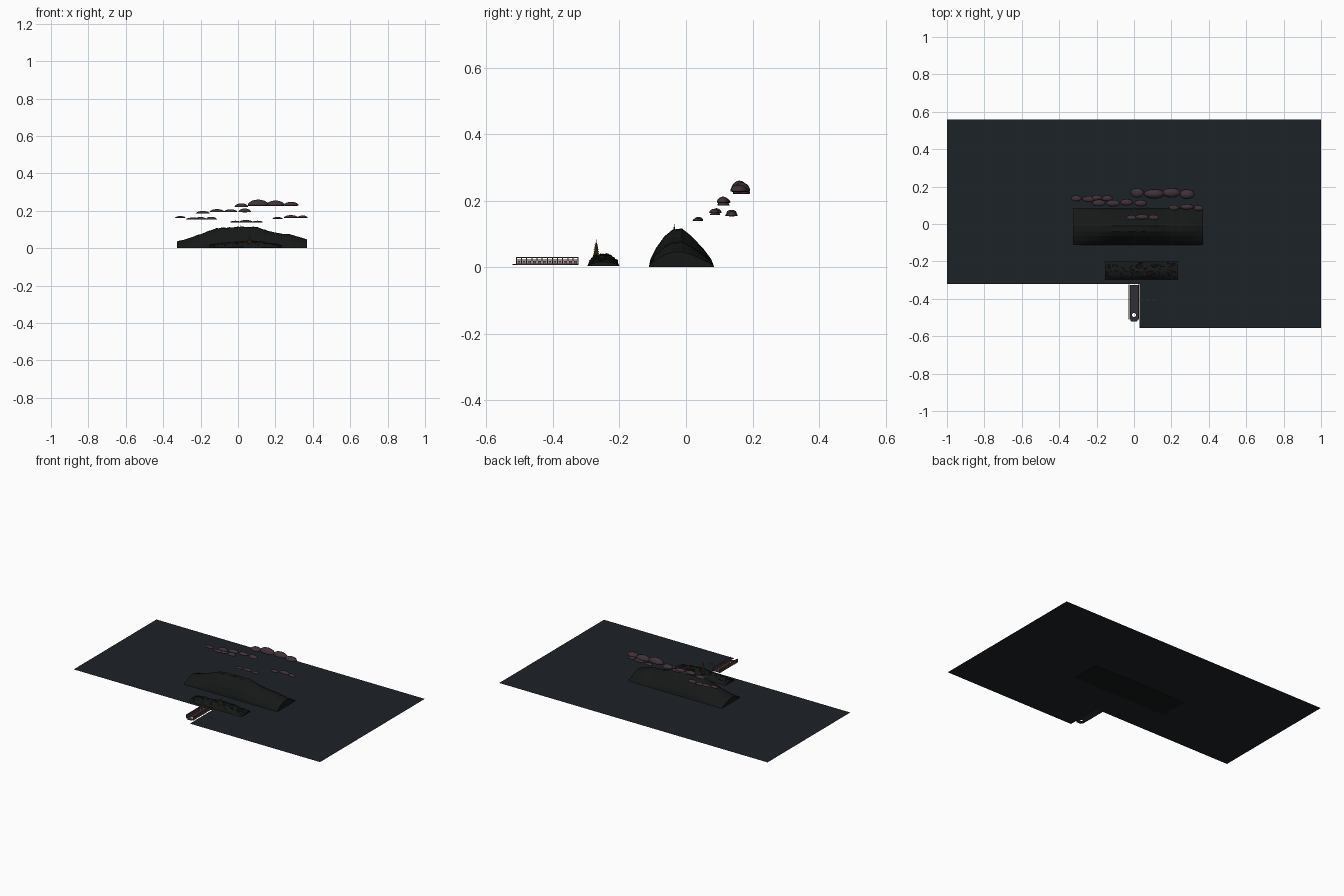
import bpy, bmesh, math, random
from mathutils import Matrix, Vector

if "Cube" in bpy.data.objects:
    bpy.data.objects.remove(bpy.data.objects["Cube"])

random.seed(4)


def mat(name, col):
    m = bpy.data.materials.new(name)
    m.diffuse_color = (*col, 1)
    m.use_nodes = True
    m.node_tree.nodes["Principled BSDF"].inputs["Base Color"].default_value = m.diffuse_color
    return m


WATER = mat("water", (0.012, 0.016, 0.022))
ROCK = mat("rock", (0.008, 0.009, 0.009))
GREEN = mat("foliage", (0.010, 0.014, 0.007))
CLOUD = mat("cloud", (0.05, 0.03, 0.04))
STONE = mat("stone", (0.03, 0.03, 0.035))
WOOD = mat("wood", (0.10, 0.045, 0.035))
PINK = mat("rail", (0.16, 0.10, 0.12))
GLOW = mat("glow", (0.10, 0.04, 0.012))


def finish(name, bm, material):
    bmesh.ops.recalc_face_normals(bm, faces=bm.faces)
    me = bpy.data.meshes.new(name)
    bm.to_mesh(me)
    bm.free()
    me.materials.append(material)
    ob = bpy.data.objects.new(name, me)
    bpy.context.collection.objects.link(ob)
    return ob


def box(bm, x0, x1, y0, y1, z0, z1):
    m = Matrix.Translation(((x0 + x1) / 2, (y0 + y1) / 2, (z0 + z1) / 2))
    bmesh.ops.create_cube(bm, size=1, matrix=m @ Matrix.Diagonal((x1 - x0, y1 - y0, z1 - z0, 1)))


def cone(bm, loc, r1, r2, h, n):
    bmesh.ops.create_cone(bm, cap_ends=True, segments=n, radius1=r1, radius2=r2, depth=h,
                          matrix=Matrix.Translation((loc[0], loc[1], loc[2] + h / 2)))


def interp(pts, x):
    for (a, za), (b, zb) in zip(pts, pts[1:]):
        if x <= b:
            t = (x - a) / (b - a)
            return za + (zb - za) * t
    return pts[-1][1]


def hill(name, ridge, section, z0, steps, rough, material):
    # section: (y, fraction of ridge height) swept along the ridge line
    bm = bmesh.new()
    xa, xb = ridge[0][0], ridge[-1][0]
    rings = []
    for i in range(steps + 1):
        x = xa + (xb - xa) * i / steps
        h = interp(ridge, x) - z0
        rings.append([bm.verts.new((x, y, z0 + h * f * (1 + random.uniform(-rough, rough))))
                      for y, f in section])
    for a, b in zip(rings, rings[1:]):
        for j in range(len(section)):
            k = (j + 1) % len(section)
            bm.faces.new((a[j], a[k], b[k], b[j]))
    bm.faces.new(rings[0])
    bm.faces.new(rings[-1])
    return finish(name, bm, material)


# Lake surface, cut away on the front left
bm = bmesh.new()
outline = [(-1, 0.56), (-1, -0.32), (0.03, -0.32), (0.03, -0.555), (1, -0.555), (1, 0.56)]
bm.faces.new([bm.verts.new((x, y, 0.002)) for x, y in outline])
finish("lake", bm, WATER)

# Far mountain
hill("far_mountain",
     [(-0.325, .037), (-0.28, .048), (-0.245, .06), (-0.175, .085), (-0.12, .107), (0.01, .115),
      (0.1, .113), (0.17, .09), (0.235, .077), (0.28, .075), (0.33, .06), (0.37, .046)],
     [(-0.112, 0), (-0.107, .2), (-0.09, .5), (-0.065, .8), (-0.04, .98), (-0.012, 1),
      (0.015, .82), (0.05, .5), (0.075, .22), (0.085, 0)], 0, 50, 0.015, ROCK)

# Mast on the summit
bm = bmesh.new()
cone(bm, (0, -0.035, 0.105), 0.003, 0.002, 0.015, 8)
cone(bm, (0, -0.035, 0.12), 0.001, 0.0005, 0.01, 6)
cone(bm, (0.012, -0.035, 0.105), 0.002, 0.001, 0.016, 6)
finish("summit_mast", bm, STONE)

# Near wooded hill
NEAR = [(-0.155, .018), (-0.08, .027), (0, .034), (0.06, .04), (0.12, .036), (0.18, .026), (0.235, .016)]
SEC = [(-0.297, 0), (-0.289, .4), (-0.275, .8), (-0.25, 1), (-0.225, .8), (-0.208, .4), (-0.2, 0)]
hill("near_hill", NEAR, SEC, 0.003, 32, 0.05, ROCK)

# Trees on the near hill
bm = bmesh.new()
for i in range(110):
    x, y = random.uniform(-0.15, 0.23), random.uniform(-0.288, -0.208)
    z = 0.003 + (interp(NEAR, x) - 0.003) * interp(SEC, y)
    r = random.uniform(0.003, 0.006)
    bmesh.ops.create_icosphere(bm, subdivisions=1, radius=r,
                               matrix=Matrix.Translation((x, y, z + 0.001)) @ Matrix.Diagonal((1.2, 1, .8, 1)))
finish("trees", bm, GREEN)

# Tiered pagoda
bm = bmesh.new()
px, py, z = 0.062, -0.27, 0.028
cone(bm, (px, py, z), 0.011, 0.010, 0.008, 8)
z += 0.008
for i in range(5):
    r = 0.0075 - 0.0009 * i
    cone(bm, (px, py, z), r, r, 0.0045, 8)
    cone(bm, (px, py, z + 0.0045), r * 1.5, r * 0.8, 0.002, 8)
    z += 0.0065
cone(bm, (px, py, z), 0.0022, 0.0003, 0.014, 8)
finish("pagoda", bm, GLOW)


# Clouds: rows of flat-bottomed domes
def cloud(name, puffs, y, depth):
    bm = bmesh.new()
    for x, z, w, h in puffs:
        tmp = bmesh.ops.create_uvsphere(
            bm, u_segments=16, v_segments=10, radius=1,
            matrix=Matrix.Translation((x, y + random.uniform(-.005, .005), z)) @ Matrix.Diagonal((w, depth, h, 1)))
        for v in tmp["verts"]:
            if v.co.z < z:
                v.co.z = z - 0.1 * (z - v.co.z)
    ob = finish(name, bm, CLOUD)
    for p in ob.data.polygons:
        p.use_smooth = True


cloud("cloud_left", [(-.308, .162, .028, .010), (-.24, .154, .038, .010), (-.2, .154, .03, .013),
                     (-.143, .154, .03, .014)], 0.138, 0.016)
cloud("cloud_middle", [(-.188, .186, .036, .013), (-.112, .194, .038, .015), (-.04, .194, .035, .014),
                       (.036, .194, .034, .018)], 0.115, 0.018)
cloud("cloud_upper", [(.018, .221, .036, .019), (.108, .228, .056, .032), (.2, .228, .05, .027),
                      (.284, .228, .04, .020)], 0.163, 0.026)
cloud("cloud_low", [(-.014, .139, .027, .008), (.043, .139, .036, .012), (.105, .139, .028, .008)], 0.035, 0.014)
cloud("cloud_right", [(.212, .157, .027, .010), (.283, .163, .037, .014), (.345, .163, .027, .012)], 0.088, 0.015)

# Pier deck with a round opening
cu = bpy.data.curves.new("pier_deck", "CURVE")
cu.dimensions = "2D"
cu.fill_mode = "BOTH"
cu.extrude = 0.0015
deck = [(-0.022, -0.325), (0.024, -0.325), (0.024, -0.505), (0.016, -0.522), (-0.016, -0.522), (-0.022, -0.505)]
ring = [(0.011 * math.cos(i * math.tau / 20), -0.487 + 0.011 * math.sin(i * math.tau / 20)) for i in range(20)]
for pts in (deck, ring):
    s = cu.splines.new("POLY")
    s.points.add(len(pts) - 1)
    for p, (x, y) in zip(s.points, pts):
        p.co = (x, y, 0, 1)
    s.use_cyclic_u = True
cu.materials.append(STONE)
ob = bpy.data.objects.new("pier_deck", cu)
ob.location.z = 0.007
bpy.context.collection.objects.link(ob)

# Pier railings: posts, rails and low panels on both sides
posts, rails, panels = bmesh.new(), bmesh.new(), bmesh.new()
for x in (-0.026, 0.025):
    for i in range(13):
        y = -0.51 + i * 0.1855 / 12
        box(posts, x - .002, x + .002, y - .0015, y + .0015, 0.006, 0.030)
        if i < 12:
            box(panels, x - .001, x + .001, y + .003, y + .0125, 0.011, 0.018)
    for z in (0.008, 0.020, 0.0275):
        box(rails, x - .003, x + .003, -0.511, -0.324, z, z + .003)
finish("railing_posts", posts, WOOD)
finish("handrails", rails, WOOD)
finish("railing_panels", panels, PINK)

# Glints of light on the water beside the pier
bm = bmesh.new()
for i in range(9):
    x = 0.035 + i * 0.01
    y = -0.41 + random.uniform(-.006, .006)
    box(bm, x, x + random.uniform(.004, .009), y, y + .002, 0.0025, 0.0035)
finish("water_glints", bm, GLOW)

# Settle the lowest point on z = 0 (mountain foot already rests there)
bpy.context.view_layer.update()
